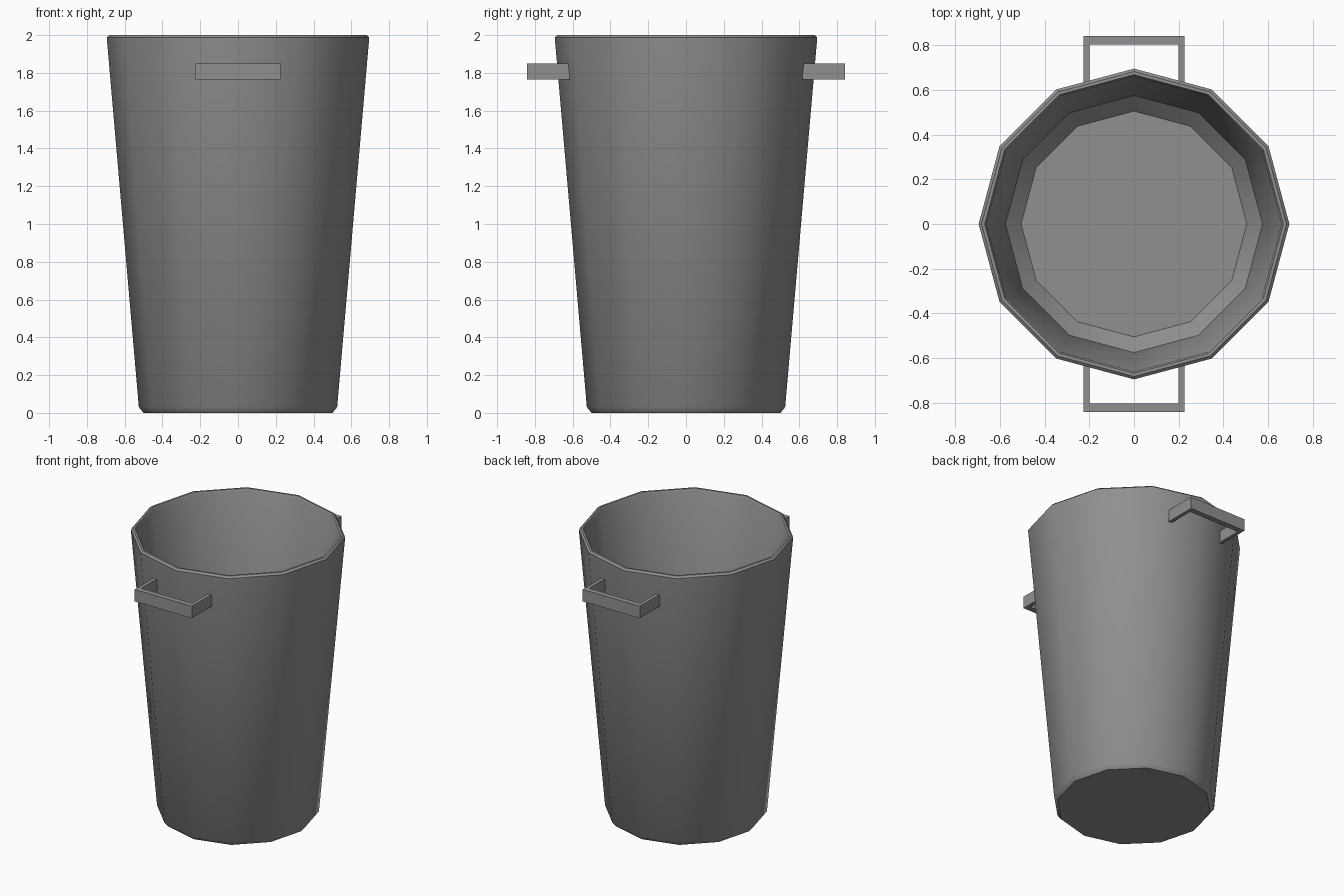
import bpy
import bmesh
import math

old = bpy.data.objects.get("Cube")
if old:
    bpy.data.objects.remove(old, do_unlink=True)

# Single flat colour
grey = bpy.data.materials.new("mid_grey")
colour = (0.28, 0.28, 0.28, 1)
grey.diffuse_color = colour
grey.use_nodes = True
grey.node_tree.nodes["Principled BSDF"].inputs["Base Color"].default_value = colour

SIDES = 12


def add_object(name, bm):
    bmesh.ops.recalc_face_normals(bm, faces=bm.faces)
    mesh = bpy.data.meshes.new(name)
    bm.to_mesh(mesh)
    bm.free()
    mesh.materials.append(grey)
    obj = bpy.data.objects.new(name, mesh)
    bpy.context.collection.objects.link(obj)
    return obj


def lathe(name, profile):
    """Spin a (radius, z) profile and cap both ends."""
    bm = bmesh.new()
    rings = []
    for r, z in profile:
        angles = [2 * math.pi * i / SIDES for i in range(SIDES)]
        rings.append([bm.verts.new((r * math.cos(a), r * math.sin(a), z)) for a in angles])
    for low, high in zip(rings, rings[1:]):
        for i in range(SIDES):
            j = (i + 1) % SIDES
            bm.faces.new((low[i], low[j], high[j], high[i]))
    bm.faces.new(rings[0])
    bm.faces.new(rings[-1])
    return add_object(name, bm)


# Tapered bin: base, outer wall, bevelled rim, inner wall, raised inner floor
bin_body = lathe("bin_body", [
    (0.50, 0), (0.525, 0.03), (0.695, 1.988), (0.682, 2),
    (0.668, 2), (0.66, 1.985), (0.575, 0.9), (0.505, 0.83),
])
bpy.context.view_layer.objects.active = bin_body
bin_body.select_set(True)
bpy.ops.object.shade_smooth_by_angle(angle=math.radians(38))


def handle(name, side):
    """U-shaped flat bar whose arms end inside the bin wall."""
    outline = [(-0.225, 0.61), (-0.225, 0.842), (0.225, 0.842), (0.225, 0.61),
               (0.2, 0.61), (0.2, 0.803), (-0.2, 0.803), (-0.2, 0.61)]
    bm = bmesh.new()
    face = bm.faces.new([bm.verts.new((x, y * side, 1.765)) for x, y in outline])
    bar = bmesh.ops.extrude_face_region(bm, geom=[face])
    top = [v for v in bar["geom"] if isinstance(v, bmesh.types.BMVert)]
    bmesh.ops.translate(bm, verts=top, vec=(0, 0, 0.085))
    return add_object(name, bm)


handle("front_handle", -1)
handle("back_handle", 1)
